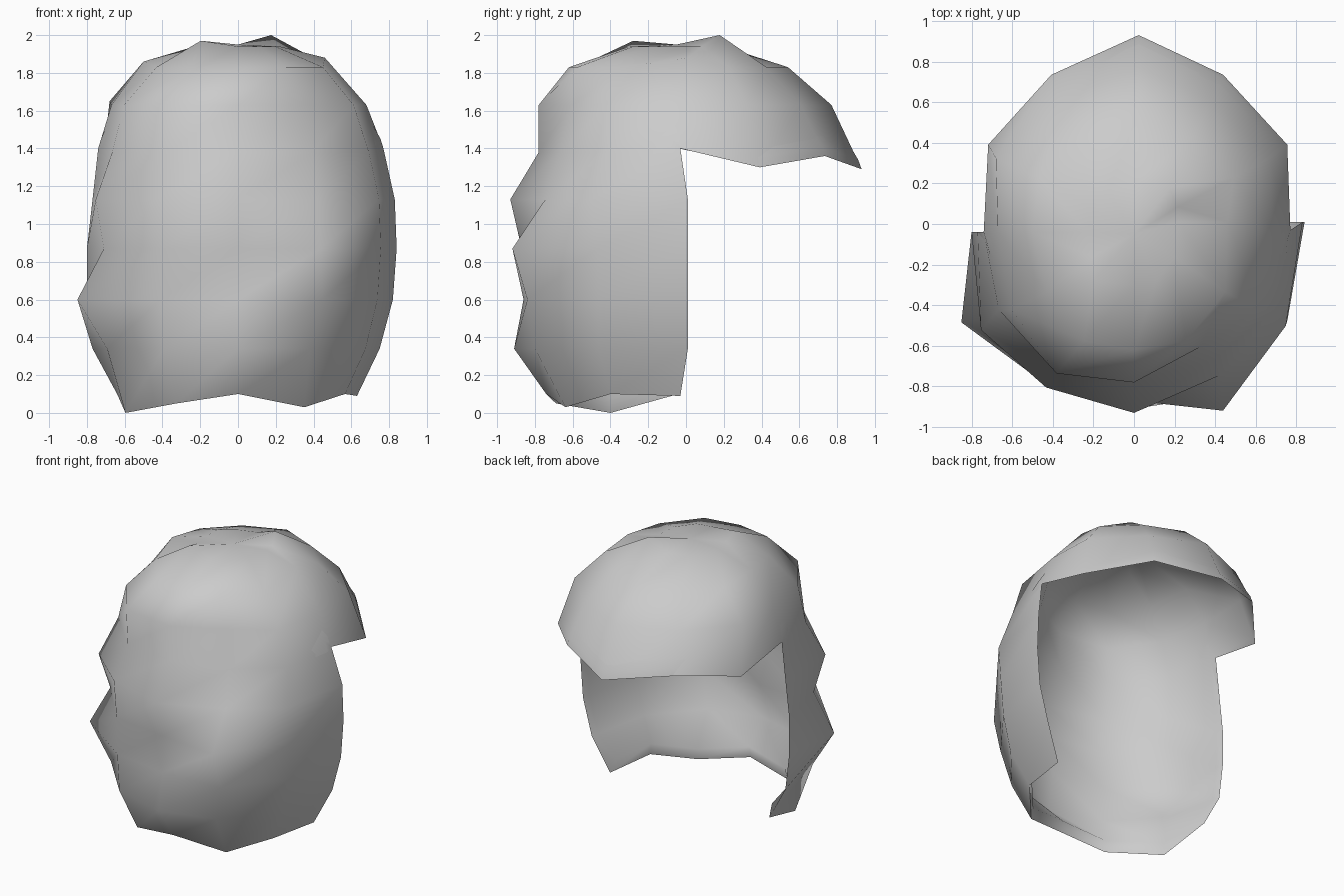
import bpy, bmesh

if "Cube" in bpy.data.objects:
    bpy.data.objects.remove(bpy.data.objects["Cube"])

# Twelve columns run round the head, starting at +x and going past the front (-y)
COLS = [(1, 0), (.9, -.54), (.51, -.93), (0, -1), (-.51, -.93), (-.9, -.54), (-1, 0),
        (-.97, .42), (-.55, .79), (.03, 1), (.57, .79), (.98, .42)]

# Rows: height, half width at -x, half width at +x, front depth, back depth
ROWS = [(.08, .64, .63, .74, 0), (.34, .77, .75, .86, 0), (.60, .80, .82, .86, 0),
        (.87, .80, .84, .87, 0), (1.13, .77, .83, .93, 0), (1.38, .74, .77, .78, .93),
        (1.63, .67, .68, .78, .77), (1.83, .48, .50, .62, .54), (1.94, .23, .22, .30, .20)]
FRINGE_ROW = 5

# Uneven lower edges: hanging hair and fringe
LOW_Z = [.09, .10, .03, .10, .05, 0, .10]
FRINGE_Z = {0: 1.4, 6: 1.4, 7: 1.31, 8: 1.36, 9: 1.29, 10: 1.36, 11: 1.30}

# Tufts pushed in or out: (row, column) -> offset
TUFTS = {(0, 2): (.03, .05, 0), (0, 5): (-.02, 0, 0), (1, 3): (0, -.05, 0),
         (2, 2): (.03, -.04, 0), (2, 5): (-.13, -.02, 0), (3, 5): (.01, .02, 0),
         (3, 2): (.01, -.11, 0), (4, 2): (0, .12, 0), (4, 4): (-.04, .06, 0),
         (4, 5): (-.06, -.02, 0), (5, 2): (0, .06, 0), (6, 2): (-.02, .12, 0),
         (6, 4): (-.04, -.01, 0), (6, 7): (-.03, 0, .02), (7, 0): (-.04, 0, .05),
         (7, 6): (-.02, 0, .03), (8, 4): (-.08, 0, .03), (8, 10): (.05, .02, .06)}

bm = bmesh.new()


def place(r, c):
    """Position of one point of the outer hair."""
    z, left, right, front, back = ROWS[r]
    fx, fy = COLS[c]
    x = fx * (right if fx > 0 else left)
    y = fy * (back if fy > 0 else front)
    if fy == 0:
        y = -.04 if c == 6 else (-.03 if r in (0, 5, 6) else .01)
    if r == 0:
        z = LOW_Z[c]
    elif r == FRINGE_ROW:
        z = FRINGE_Z.get(c, z)
    dx, dy, dz = TUFTS.get((r, c), (0, 0, 0))
    return x + dx, y + dy, z + dz


def line(r, c):
    """Position of one point of the lining, its hem turned in along the edge."""
    x, y, z = place(r, c)
    side = r <= FRINGE_ROW and c in (0, 6)
    hem = side or r == 0 or (r == FRINGE_ROW and c > 6)
    k = .98 if hem else .965
    if r == 0:
        z += .08
    elif r == FRINGE_ROW and c > 5 or r == FRINGE_ROW and c == 0:
        z += .05
    elif r > 6:
        z -= .03
    return x * k, y * k - (.05 if side else 0), z


def build_layer(point, top):
    """One sheet over the head, open under the fringe."""
    grid = {}
    for r in range(len(ROWS)):
        for c in range(12):
            if r >= FRINGE_ROW or c <= 6:
                grid[r, c] = bm.verts.new(point(r, c))
    for r in range(len(ROWS) - 1):
        for c in range(12):
            n = (c + 1) % 12
            keys = [(r, c), (r, n), (r + 1, n), (r + 1, c)]
            if all(k in grid for k in keys):
                p, q, s, t = [grid[k] for k in keys]
                bm.faces.new((p, q, t))
                bm.faces.new((q, s, t))
    crown = bm.verts.new((0, -.05, top))
    for c in range(12):
        bm.faces.new([grid[8, c], grid[8, (c + 1) % 12], crown])
    return grid


outer = build_layer(place, 1.95)
lining = build_layer(line, 1.92)

# Hem joining both layers along the open edge
edge = [(0, c) for c in range(7)] + [(r, 6) for r in range(1, FRINGE_ROW + 1)]
edge += [(FRINGE_ROW, c) for c in range(7, 12)] + [(r, 0) for r in range(FRINGE_ROW, 0, -1)]
for a, b in zip(edge, edge[1:] + edge[:1]):
    bm.faces.new([outer[a], outer[b], lining[b], lining[a]])

bmesh.ops.recalc_face_normals(bm, faces=bm.faces)

mesh = bpy.data.meshes.new("hair_shell")
bm.to_mesh(mesh)
bm.free()
hair = bpy.data.objects.new("hair_shell", mesh)
bpy.context.collection.objects.link(hair)
bpy.context.view_layer.objects.active = hair
hair.select_set(True)
bpy.ops.object.shade_smooth_by_angle(angle=1.2)
